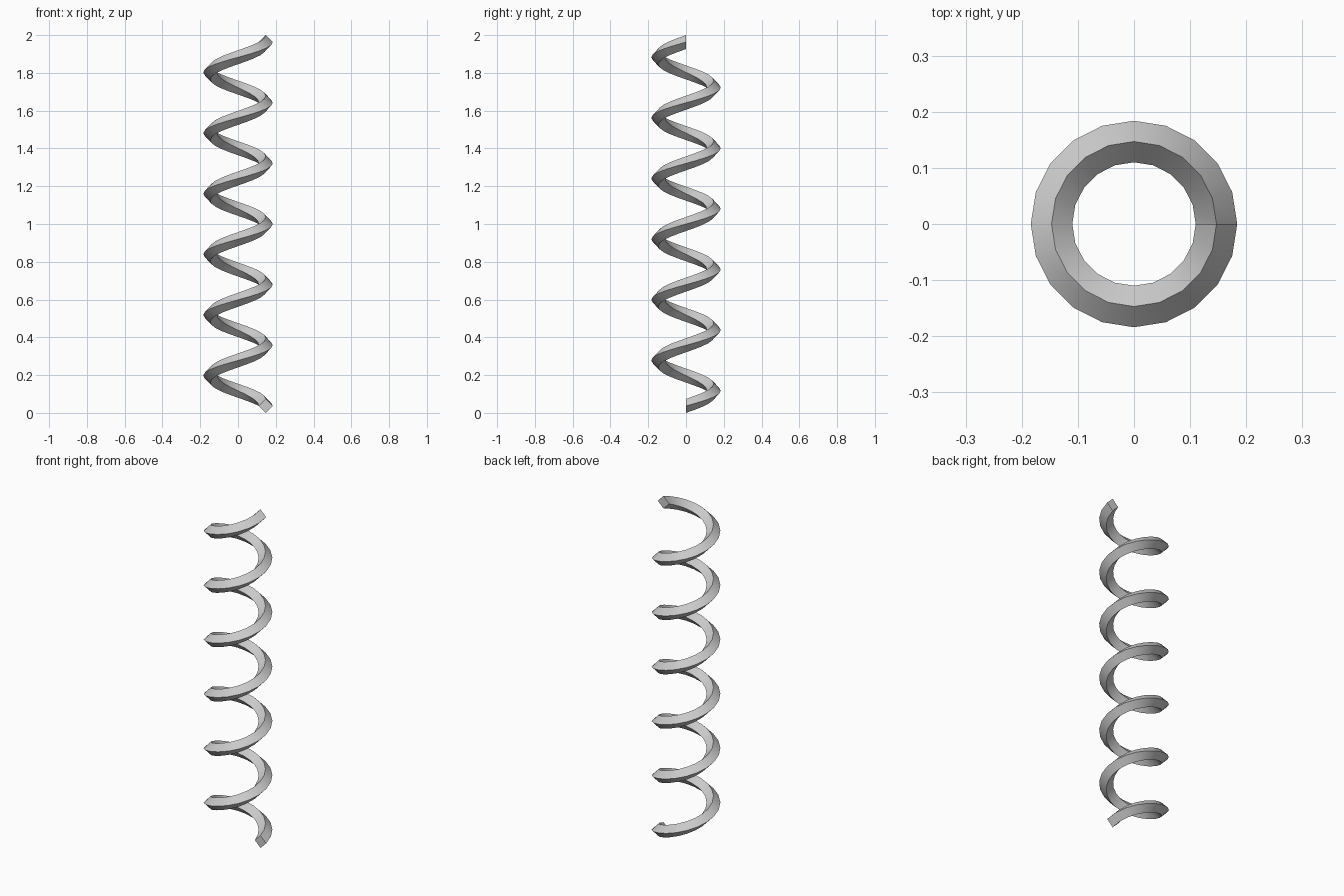
import bpy
import bmesh
from math import cos, sin, tau, radians

if "Cube" in bpy.data.objects:
    bpy.data.objects.remove(bpy.data.objects["Cube"])

RADIUS, HALF = 0.147, 0.037      # coil centreline radius, half diagonal of the diamond wire
TURNS, STEPS = 6, 20
PITCH = (2 - 2 * HALF) / TURNS
DIAMOND = [(HALF, 0), (0, HALF), (-HALF, 0), (0, -HALF)]

bm = bmesh.new()

# Diamond cross-sections climbing anticlockwise along the helix
rings = []
for i in range(TURNS * STEPS + 1):
    a = tau * i / STEPS
    z = HALF + PITCH * i / STEPS
    rings.append([bm.verts.new(((RADIUS + dr) * cos(a), (RADIUS + dr) * sin(a), z + dz))
                  for dr, dz in DIAMOND])

# Wire sides
for r0, r1 in zip(rings, rings[1:]):
    for k in range(4):
        n = (k + 1) % 4
        bm.faces.new((r0[k], r0[n], r1[n], r1[k]))

# End caps
bm.faces.new(rings[0])
bm.faces.new(rings[-1])
bmesh.ops.recalc_face_normals(bm, faces=bm.faces[:])

mesh = bpy.data.meshes.new("coil_spring")
bm.to_mesh(mesh)
bm.free()
spring = bpy.data.objects.new("coil_spring", mesh)
bpy.context.collection.objects.link(spring)

# Smooth along the coil, sharp along the wire's corners
bpy.context.view_layer.objects.active = spring
spring.select_set(True)
bpy.ops.object.shade_smooth_by_angle(angle=radians(30))
